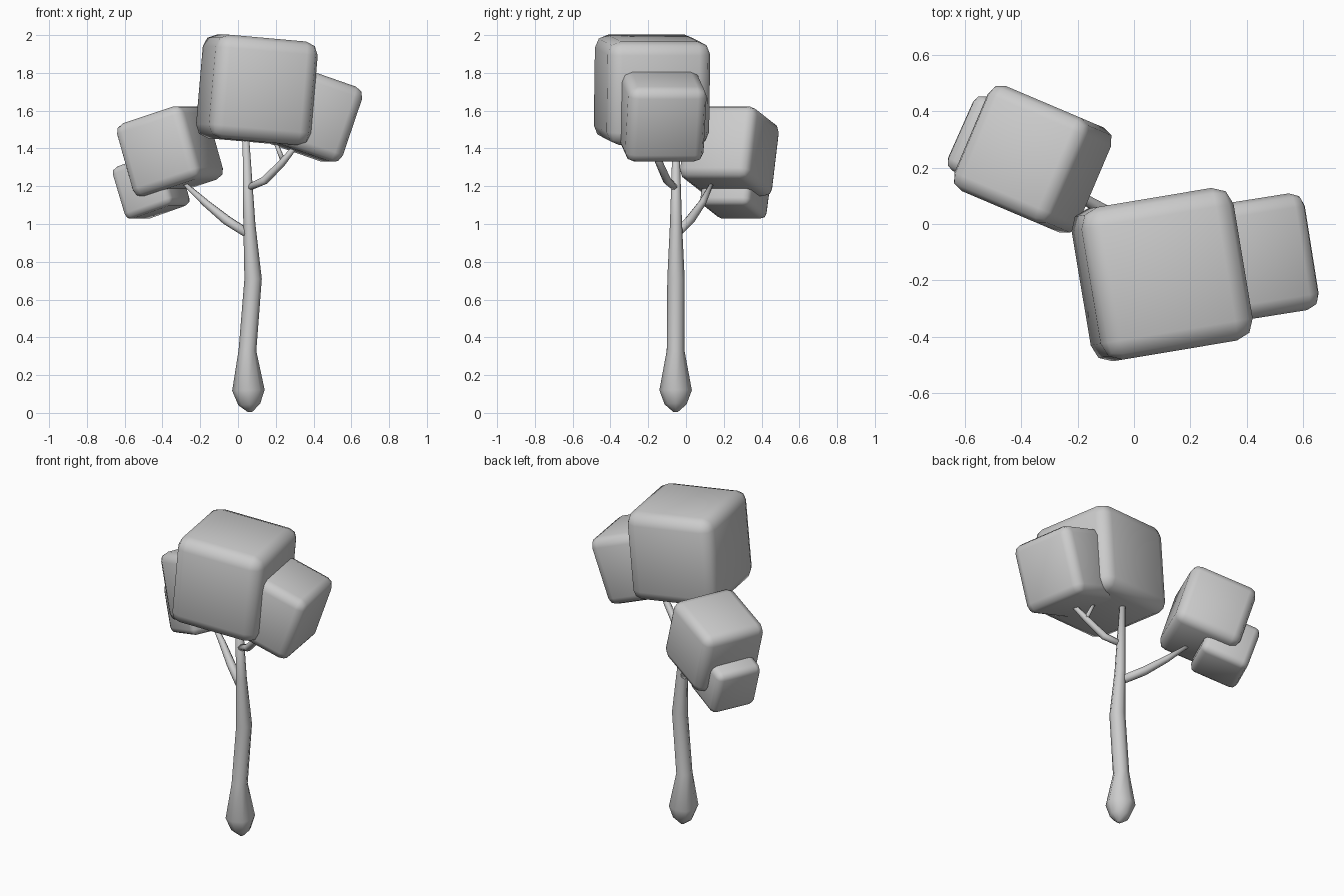
import bpy
import bmesh
from math import cos, sin, tau, radians
from mathutils import Vector

cube = bpy.data.objects.get("Cube")
if cube:
    bpy.data.objects.remove(cube)

GREY = (0.6, 0.6, 0.6, 1)
grey = bpy.data.materials.new("plain grey")
grey.use_nodes = True
grey.diffuse_color = GREY
grey.node_tree.nodes["Principled BSDF"].inputs["Base Color"].default_value = GREY


def make_object(name, bm):
    bmesh.ops.recalc_face_normals(bm, faces=bm.faces)
    for face in bm.faces:
        face.smooth = True
    mesh = bpy.data.meshes.new(name)
    bm.to_mesh(mesh)
    bm.free()
    mesh.materials.append(grey)
    obj = bpy.data.objects.new(name, mesh)
    bpy.context.collection.objects.link(obj)
    return obj


def foliage(name, centre, size, tilt, yaw):
    """Rounded cube leaning sideways, then turned about the vertical."""
    bm = bmesh.new()
    bmesh.ops.create_cube(bm, size=size)
    obj = make_object(name, bm)
    obj.location = centre
    obj.rotation_euler = (0, radians(tilt), radians(yaw))
    bevel = obj.modifiers.new("rounded edges", "BEVEL")
    bevel.width = size * 0.125
    bevel.segments = 2


def limb(name, path, sides=8):
    """Tapered tube through (x, y, z, radius) points."""
    bm = bmesh.new()
    points = [Vector(p[:3]) for p in path]
    rings = []
    for i, p in enumerate(points):
        along = points[min(i + 1, len(points) - 1)] - points[max(i - 1, 0)]
        turn = Vector((0, 0, 1)).rotation_difference(along)
        r = path[i][3]
        rings.append([bm.verts.new(p + turn @ Vector((r * cos(tau * k / sides),
                                                     r * sin(tau * k / sides), 0)))
                      for k in range(sides)])
    for low, high in zip(rings, rings[1:]):
        for k in range(sides):
            n = (k + 1) % sides
            bm.faces.new((low[k], low[n], high[n], high[k]))
    bm.faces.new(rings[0])
    bm.faces.new(rings[-1])
    make_object(name, bm)


# Blocks of leaves
foliage("top_foliage", (0.10, -0.18, 1.71), 0.55, 5, 9.5)
foliage("left_foliage", (0.385, -0.13, 1.58), 0.42, 19, 9)
foliage("right_foliage", (-0.36, 0.23, 1.385), 0.405, -17, -23)
foliage("lower_right_foliage", (-0.46, 0.265, 1.20), 0.29, -18, -24)

# Trunk with a bulbous foot
limb("trunk", [(0.065, -0.055, 0.005, 0.012), (0.06, -0.055, 0.045, 0.058),
               (0.055, -0.055, 0.12, 0.086), (0.05, -0.055, 0.33, 0.047),
               (0.08, -0.053, 0.71, 0.046), (0.06, -0.053, 1.0, 0.032),
               (0.04, -0.053, 1.5, 0.016)])

# Branches
limb("right_branch", [(0.05, -0.05, 0.95, 0.025), (-0.06, 0.02, 1.02, 0.026),
                      (-0.17, 0.085, 1.11, 0.02), (-0.29, 0.14, 1.22, 0.01)])
limb("left_branch", [(0.05, -0.055, 1.19, 0.018), (0.14, -0.10, 1.23, 0.022),
                     (0.23, -0.14, 1.32, 0.02), (0.32, -0.19, 1.43, 0.012)])
limb("left_twig", [(0.24, -0.14, 1.33, 0.014), (0.20, -0.12, 1.43, 0.01)])
